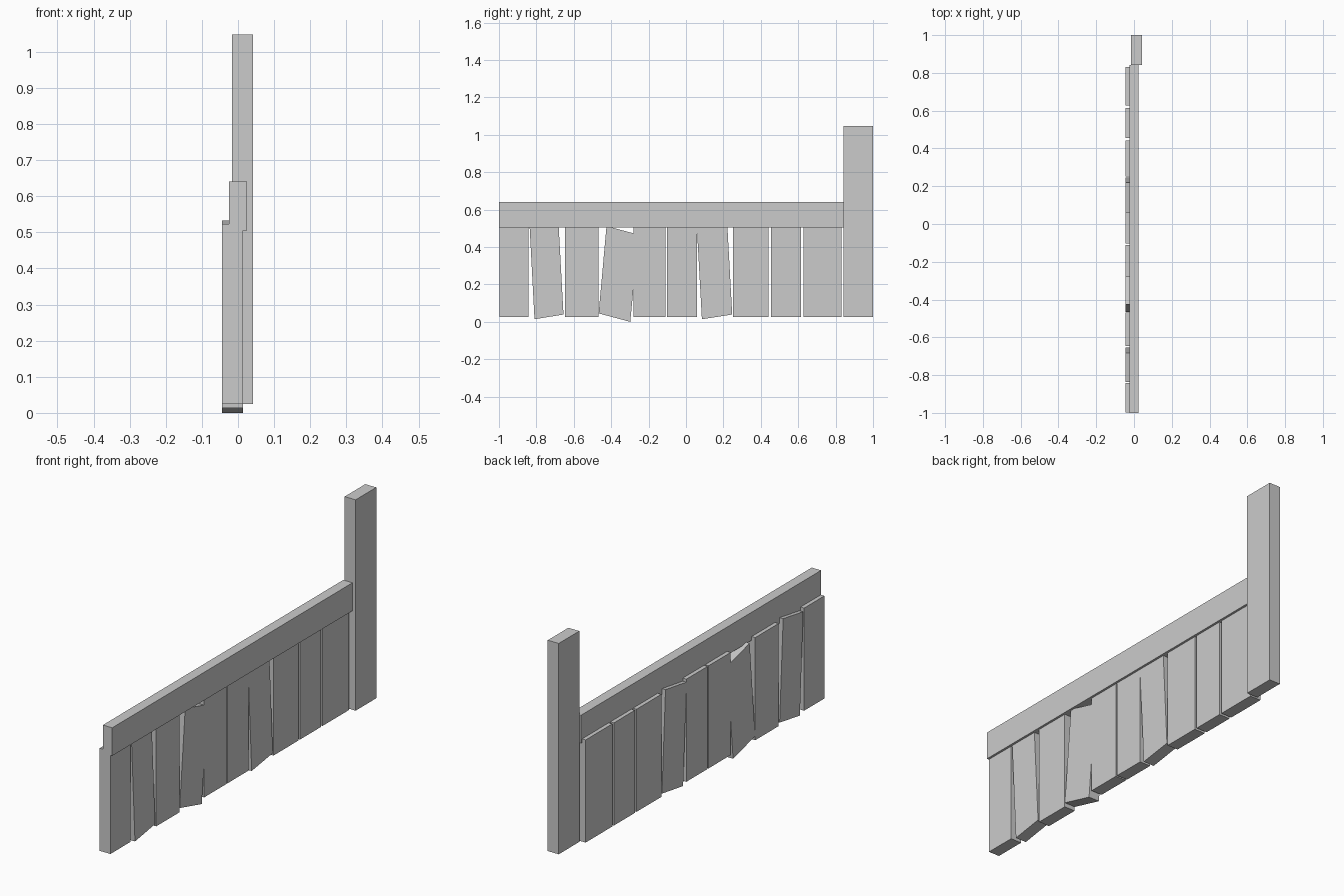
import bpy, bmesh

if "Cube" in bpy.data.objects:
    bpy.data.objects.remove(bpy.data.objects["Cube"])


def prism(name, profile, x0, x1):
    """Extrude a (y, z) profile from x0 to x1."""
    bm = bmesh.new()
    face = bm.faces.new([bm.verts.new((x0, y, z)) for y, z in profile])
    ext = bmesh.ops.extrude_face_region(bm, geom=[face])
    verts = [v for v in ext["geom"] if isinstance(v, bmesh.types.BMVert)]
    bmesh.ops.translate(bm, verts=verts, vec=(x1 - x0, 0, 0))
    bmesh.ops.recalc_face_normals(bm, faces=bm.faces[:])
    mesh = bpy.data.meshes.new(name)
    bm.to_mesh(mesh)
    bm.free()
    obj = bpy.data.objects.new(name, mesh)
    bpy.context.collection.objects.link(obj)
    return obj


def rect(y0, y1, z0, z1):
    return [(y0, z0), (y1, z0), (y1, z1), (y0, z1)]


# End post and top rail
prism("end_post", rect(0.842, 1.0, 0.025, 1.048), -0.017, 0.042)
prism("top_rail", rect(-1.0, 0.842, 0.505, 0.641), -0.025, 0.025)

# Straight planks
PLANK_X = (-0.044, 0.014)
straight = [(-0.998, -0.843), (-0.647, -0.468), (-0.28, -0.11), (-0.102, 0.06),
            (0.252, 0.442), (0.455, 0.615), (0.628, 0.832)]
for i, (y0, y1) in enumerate(straight, 1):
    prism(f"straight_plank_{i}", rect(y0, y1, 0.025, 0.523), *PLANK_X)

# Loose, crooked planks
crooked = [
    [(-0.81, 0.014), (-0.655, 0.039), (-0.682, 0.533), (-0.836, 0.508)],
    [(-0.467, 0.045), (-0.298, 0.0), (-0.254, 0.466), (-0.425, 0.512)],
    [(0.085, 0.014), (0.247, 0.039), (0.22, 0.533), (0.058, 0.508)],
]
for i, profile in enumerate(crooked, 1):
    prism(f"crooked_plank_{i}", profile, *PLANK_X)
